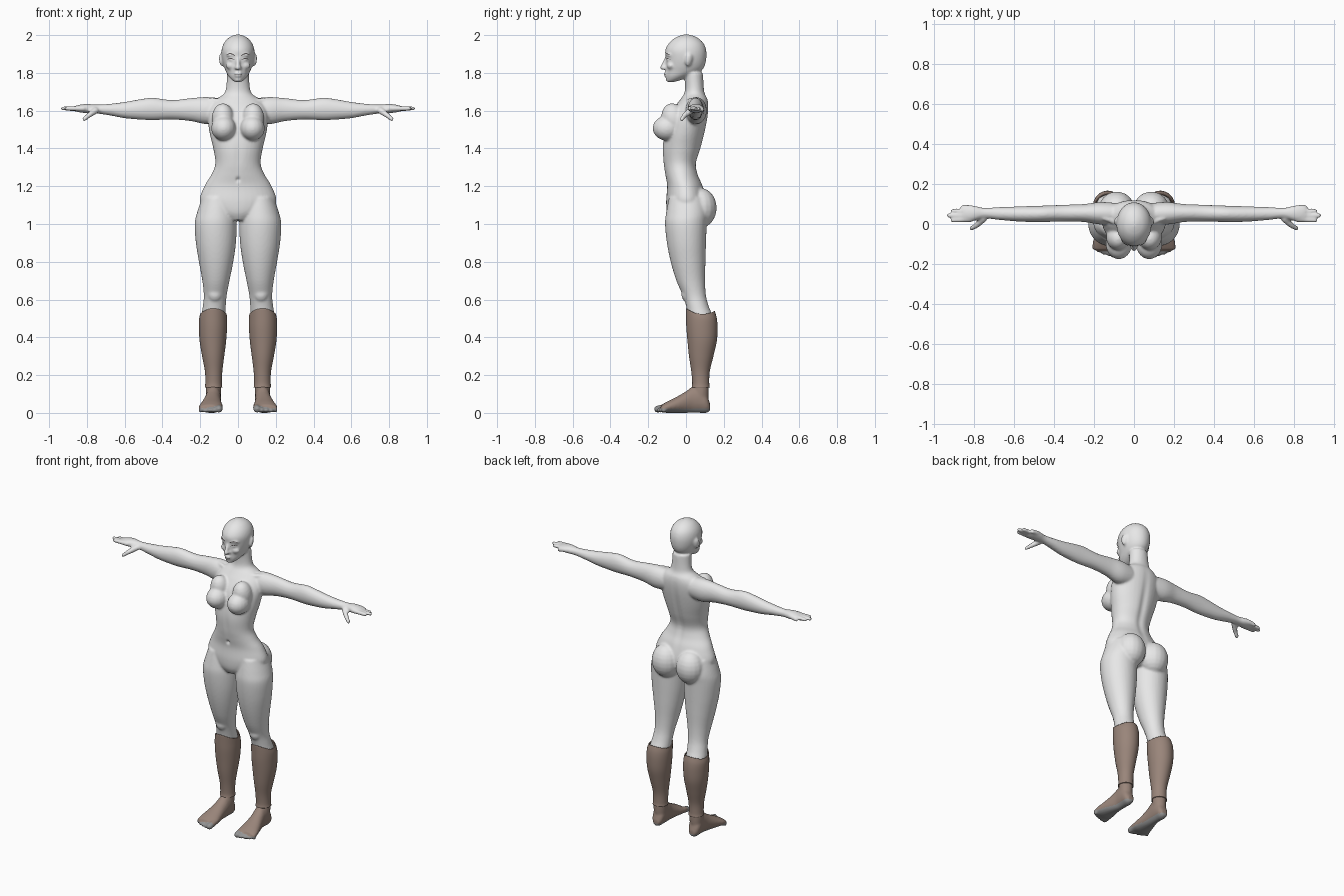
import bpy, bmesh, math
from mathutils import Vector, Matrix, Euler

cube = bpy.data.objects.get("Cube")
if cube:
    bpy.data.objects.remove(cube)

SIDES = (1, -1)


def material(name, rgb):
    mat = bpy.data.materials.new(name)
    mat.use_nodes = True
    mat.diffuse_color = (*rgb, 1)
    mat.node_tree.nodes["Principled BSDF"].inputs["Base Color"].default_value = (*rgb, 1)
    return mat


skin = material("pale grey skin", (.8, .8, .8))
leather = material("brown leather", (.32, .235, .195))
sole_grey = material("dark grey sole", (.3, .3, .3))
lash_dark = material("dark lash", (.09, .08, .08))


def spline(rows, steps=5):
    """Catmull-Rom interpolation through rows of numbers."""
    rows = [Vector(r) for r in rows]
    out = []
    for i in range(len(rows) - 1):
        p, q = rows[i], rows[i + 1]
        before, after = rows[max(i - 1, 0)], rows[min(i + 2, len(rows) - 1)]
        for k in range(steps):
            t = k / steps
            tangent_p, tangent_q = (q - before) / 2, (after - p) / 2
            out.append(p * (2*t**3 - 3*t**2 + 1) + tangent_p * (t**3 - 2*t**2 + t)
                       + q * (3*t**2 - 2*t**3) + tangent_q * (t**3 - t**2))
    return out + [rows[-1]]


def bridge(bm, rings, side, capped=True):
    """Skin a list of point rings, mirrored in x by side."""
    rings = [[bm.verts.new((x * side, y, z)) for x, y, z in ring] for ring in rings]
    count = len(rings[0])
    for low, high in zip(rings, rings[1:]):
        for k in range(count):
            n = (k + 1) % count
            bm.faces.new((low[k], low[n], high[n], high[k]))
    if capped:
        bm.faces.new(rings[0])
        bm.faces.new(rings[-1])


def loft(bm, axis, rows, side=1, capped=True, wave=None, count=36):
    """Oval rings along an axis; row = position, low/high of both other axes."""
    a, b = [i for i in range(3) if i != axis]
    rings = []
    for pos, a0, a1, b0, b1 in spline(rows):
        ring = []
        for k in range(count):
            angle = math.tau * k / count
            co = [0, 0, 0]
            co[axis] = pos + (wave(pos, angle) if wave else 0)
            co[a] = (a0 + a1) / 2 + (a1 - a0) / 2 * math.cos(angle)
            co[b] = (b0 + b1) / 2 + (b1 - b0) / 2 * math.sin(angle)
            ring.append(co)
        rings.append(ring)
    bridge(bm, rings, side, capped)


def ball_rings(levels=12, count=18):
    """Rings of a unit ball from bottom to top."""
    rings = []
    for i in range(levels):
        polar = math.pi * (i + .5) / levels
        rings.append([Vector((math.sin(polar) * math.cos(math.tau * k / count),
                              math.sin(polar) * math.sin(math.tau * k / count),
                              -math.cos(polar))) for k in range(count)])
    return rings


BALL = ball_rings()


def blob(bm, center, radii, side=1, tilt=(0, 0, 0)):
    place = Matrix.LocRotScale(Vector(center), Euler(tilt), Vector(radii))
    bridge(bm, [[place @ v for v in ring] for ring in BALL], side)


def digit(bm, start, end, r0, r1, side=1):
    """Tapered rod with round ends."""
    start, end = Vector(start), Vector(end)
    turn = (end - start).to_track_quat('Z', 'Y')
    half = len(BALL) // 2
    rings = [[start + turn @ v * r0 for v in ring] for ring in BALL[:half]]
    rings += [[end + turn @ v * r1 for v in ring] for ring in BALL[half:]]
    bridge(bm, rings, side)


def to_object(bm, name, mats):
    bmesh.ops.recalc_face_normals(bm, faces=bm.faces)
    mesh = bpy.data.meshes.new(name)
    bm.to_mesh(mesh)
    bm.free()
    obj = bpy.data.objects.new(name, mesh)
    bpy.context.collection.objects.link(obj)
    for mat in mats:
        mesh.materials.append(mat)
    mesh.shade_smooth()
    return obj


def fuse(bm, name, mats, relax):
    """Merge overlapping volumes into one smooth skin."""
    obj = to_object(bm, name, [])
    remesh = obj.modifiers.new("merge", 'REMESH')
    remesh.mode, remesh.voxel_size = 'VOXEL', .007
    smooth = obj.modifiers.new("relax", 'SMOOTH')
    smooth.factor, smooth.iterations = .5, relax
    bpy.context.view_layer.update()
    depsgraph = bpy.context.evaluated_depsgraph_get()
    merged = bpy.data.meshes.new_from_object(obj.evaluated_get(depsgraph))
    obj.modifiers.clear()
    obj.data = merged
    merged.materials.clear()
    for mat in mats:
        merged.materials.append(mat)
    merged.shade_smooth()
    return obj


def bell(value, middle, width):
    return math.exp(-((value - middle) / width) ** 2)


# Torso and neck: height, half width, front, back
torso = [(1.02, .07, -.08, .06), (1.06, .15, -.1, .1), (1.12, .203, -.105, .11),
         (1.2, .178, -.1, .09), (1.26, .142, -.11, .065), (1.32, .12, -.12, .056),
         (1.4, .131, -.125, .08), (1.48, .15, -.115, .1), (1.56, .16, -.095, .115),
         (1.62, .15, -.06, .12), (1.66, .115, -.03, .115), (1.69, .074, -.01, .1),
         (1.73, .062, -.005, .094), (1.8, .058, -.01, .09)]
# Skull and jaw, same layout
head = [(1.752, .018, -.098, -.06), (1.765, .035, -.103, -.02), (1.785, .052, -.107, .03),
        (1.81, .065, -.107, .08), (1.84, .077, -.107, .1), (1.88, .086, -.108, .108),
        (1.92, .087, -.11, .107), (1.955, .076, -.092, .094), (1.983, .053, -.062, .066),
        (1.998, .026, -.03, .034), (2.003, .008, -.01, .012)]
# Arm: distance out, back-front range, height range
arm = [(.05, 0, .1, 1.54, 1.66), (.16, -.003, .11, 1.528, 1.672), (.25, .01, .1, 1.545, 1.666),
       (.35, .013, .096, 1.553, 1.656), (.45, .01, .092, 1.55, 1.668), (.52, .01, .09, 1.553, 1.66),
       (.6, .014, .087, 1.56, 1.646), (.68, .021, .084, 1.575, 1.636), (.75, .028, .081, 1.585, 1.632),
       (.8, .016, .091, 1.587, 1.636), (.84, .008, .095, 1.591, 1.631), (.86, .012, .09, 1.598, 1.626)]
# Leg: height, inner-outer range, front-back range
leg = [(1.14, .03, .19, -.09, .1), (1.06, .012, .217, -.105, .115), (1, .007, .229, -.111, .11),
       (.9, .011, .223, -.101, .106), (.8, .025, .207, -.081, .103), (.7, .045, .189, -.051, .101),
       (.62, .06, .181, -.016, .106), (.56, .065, .187, .002, .122), (.5, .068, .194, .012, .145),
       (.42, .075, .185, .025, .145)]

bm = bmesh.new()
for rows in (torso, head):
    loft(bm, 2, [(z, -w, w, front, back) for z, w, front, back in rows])

# Nose, lips and chin
digit(bm, (0, -.104, 1.878), (0, -.125, 1.828), .009, .0125)
blob(bm, (0, -.107, 1.797), (.022, .011, .007))
blob(bm, (0, -.105, 1.784), (.018, .011, .008))
blob(bm, (0, -.088, 1.765), (.022, .02, .015))

for s in SIDES:
    loft(bm, 0, arm, s)
    loft(bm, 2, leg, s)
    # Bust, seat, kneecap and collarbone
    blob(bm, (.076, -.1, 1.507), (.066, .077, .066), s)
    blob(bm, (.08, -.065, 1.555), (.06, .065, .085), s, (.25, 0, 0))
    blob(bm, (.087, .076, 1.085), (.09, .087, .105), s)
    blob(bm, (.122, .01, .63), (.04, .035, .045), s)
    digit(bm, (.02, -.02, 1.645), (.15, .03, 1.657), .011, .012, s)
    # Brow ridge, cheek, eye, nostril and ear
    blob(bm, (.036, -.094, 1.895), (.03, .012, .009), s, (0, 0, .35))
    blob(bm, (.042, -.084, 1.838), (.024, .016, .018), s, (0, 0, .4))
    blob(bm, (.034, -.093, 1.87), (.016, .01, .009), s, (0, 0, .3))
    blob(bm, (.011, -.115, 1.826), (.009, .012, .008), s)
    blob(bm, (.09, .014, 1.868), (.009, .019, .034), s, (-.2, .15, .3))
    # Fingers and thumb
    for y, tip, z in ((.086, .868, 1.604), (.066, .917, 1.609), (.043, .938, 1.612), (.018, .918, 1.612)):
        digit(bm, (.82, y * .9 + .005, 1.611), (tip - .01, y, z), .0135, .011, s)
    digit(bm, (.755, .025, 1.6), (.79, -.008, 1.575), .018, .014, s)
    digit(bm, (.79, -.008, 1.575), (.815, -.022, 1.555), .0135, .011, s)

body = fuse(bm, "body", [skin], 4)

# Spine groove, navel and belly line
for v in body.data.vertices:
    x, y, z = v.co
    if y > .03:
        v.co.y -= .009 * bell(x, 0, .022) * bell(z, 1.4, .19)
    elif y < -.06:
        v.co.y += .012 * bell(x, 0, .009) * bell(z, 1.235, .011)
        v.co.y += .004 * bell(x, 0, .02) * bell(z, 1.36, .08)

# Boot shafts with a wavy top edge, laid out like the leg
shaft = [(.535, .06, .2, -.001, .152), (.5, .058, .206, 0, .163), (.45, .058, .207, .002, .167),
         (.38, .063, .203, .008, .163), (.3, .073, .19, .016, .145), (.22, .083, .175, .028, .126),
         (.16, .085, .173, .033, .123), (.135, .083, .176, .03, .126)]
# Foot: length position, inner-outer range, height range
foot = [(.128, .112, .148, .012, .045), (.108, .096, .166, 0, .1), (.07, .09, .171, 0, .145),
        (.035, .09, .172, 0, .14), (0, .09, .18, 0, .114), (-.05, .085, .195, 0, .085),
        (-.1, .079, .208, 0, .06), (-.13, .083, .207, .004, .042)]
ankle = [(.18, .092, .167, .04, .117), (.12, .09, .17, .036, .12), (.05, .092, .168, .03, .118)]


def top_wave(z, angle):
    lift = max(0, (z - .49) / .045)
    return lift * (-.011 * math.cos(2 * angle) - .007 * math.sin(angle))


# Painted brows, lash lines and mouth as thin plates laid on the face
def face_plate(name, points, side):
    bm = bmesh.new()
    pairs = [[bm.verts.new((x * side, -.25, z + d * half)) for d in SIDES]
             for x, z, half in spline(points)]
    for p, q in zip(pairs, pairs[1:]):
        bm.faces.new((p[0], p[1], q[1], q[0]))
    plate = to_object(bm, name, [lash_dark])
    wrap = plate.modifiers.new("lay on face", 'SHRINKWRAP')
    wrap.target, wrap.wrap_method, wrap.wrap_mode = body, 'PROJECT', 'ABOVE_SURFACE'
    wrap.use_project_y, wrap.offset = True, .0015


for s, label in zip(SIDES, ("left", "right")):
    bm = bmesh.new()
    loft(bm, 2, shaft, s, capped=False, wave=top_wave)
    boot = to_object(bm, label + "_boot_shaft", [leather])
    boot.modifiers.new("thickness", 'SOLIDIFY').thickness = .005

    bm = bmesh.new()
    loft(bm, 1, foot, s)
    loft(bm, 2, ankle, s)
    for i in range(5):
        r = .0145 - .0008 * i if i else .019
        x = .098 + .0245 * i
        digit(bm, (x, -.11, r + .01), (x + .003, .002 * i * i - .15, r + .001), r, r, s)
    feet = fuse(bm, label + "_foot", [leather, sole_grey], 3)
    for face in feet.data.polygons:
        if face.center.z < .022 or face.center.y < -.135:
            face.material_index = 1

    face_plate(label + "_brow", [(.016, 1.892, .002), (.04, 1.902, .003), (.06, 1.895, .001)], s)
    face_plate(label + "_lash", [(.018, 1.868, .001), (.036, 1.877, .0022), (.055, 1.872, .001)], s)
    face_plate(label + "_mouth_line", [(0, 1.79, .001), (.012, 1.791, .001), (.021, 1.789, .0006)], s)
